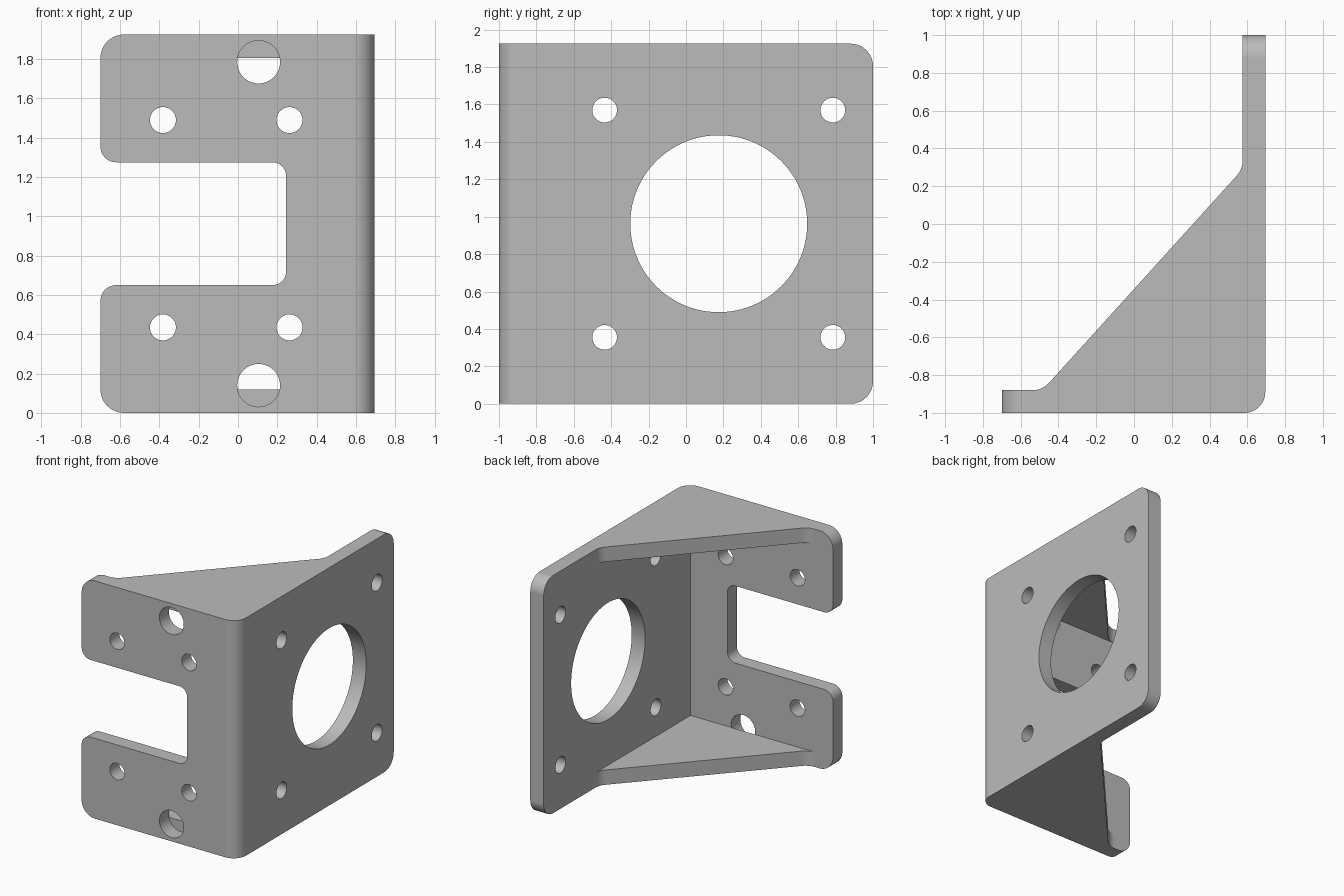
import bpy
import bmesh
import math
from mathutils import Vector

cube = bpy.data.objects.get("Cube")
if cube:
    bpy.data.objects.remove(cube, do_unlink=True)

HEIGHT, THICK = 1.925, 0.12
LEFT, RIGHT = 0.695, -0.7          # model's own left is +x
MID = HEIGHT / 2
INNER_X, INNER_Y = LEFT - THICK, -1 + THICK

grey = bpy.data.materials.new("plain grey")
grey.use_nodes = True
grey.diffuse_color = (0.5, 0.5, 0.5, 1)
grey.node_tree.nodes["Principled BSDF"].inputs["Base Color"].default_value = (0.5, 0.5, 0.5, 1)


def rounded(corners, steps=12):
    """Outline from (u, v, radius) corners, each filleted by its radius."""
    pts = []
    for i, (u, v, r) in enumerate(corners):
        p = Vector((u, v))
        if r == 0:
            pts.append(p)
            continue
        a = (Vector(corners[i - 1][:2]) - p).normalized()
        b = (Vector(corners[(i + 1) % len(corners)][:2]) - p).normalized()
        half = a.angle(b) / 2
        centre = p + (a + b).normalized() * (r / math.sin(half))
        start = p + a * (r / math.tan(half)) - centre
        end = p + b * (r / math.tan(half)) - centre
        for k in range(steps + 1):
            t = k / steps
            arc = start.slerp(end, t) if hasattr(start, "slerp") else start.lerp(end, t)
            pts.append(centre + arc.normalized() * r)
    return pts


def circle(u, v, r, steps=64):
    return [Vector((u + r * math.cos(2 * math.pi * k / steps),
                    v + r * math.sin(2 * math.pi * k / steps))) for k in range(steps)]


def prism(name, outlines, axis, low, high):
    """Solid made by extruding outlines along an axis."""
    place = {"x": lambda u, v, w: (w, u, v),
             "y": lambda u, v, w: (u, w, v),
             "z": lambda u, v, w: (u, v, w)}[axis]
    bm = bmesh.new()
    for pts in outlines:
        n = len(pts)
        ends = [[bm.verts.new(place(p.x, p.y, w)) for p in pts] for w in (low, high)]
        bm.faces.new(ends[0])
        bm.faces.new(ends[1])
        for i in range(n):
            j = (i + 1) % n
            bm.faces.new((ends[0][i], ends[0][j], ends[1][j], ends[1][i]))
    bmesh.ops.recalc_face_normals(bm, faces=bm.faces)
    mesh = bpy.data.meshes.new(name)
    bm.to_mesh(mesh)
    bm.free()
    mesh.materials.append(grey)
    obj = bpy.data.objects.new(name, mesh)
    bpy.context.collection.objects.link(obj)
    return obj


def combine(target, tool, operation):
    mod = target.modifiers.new(tool.name, "BOOLEAN")
    mod.operation, mod.object, mod.solver = operation, tool, "EXACT"
    bpy.ops.object.modifier_apply(modifier=mod.name)
    bpy.data.objects.remove(tool, do_unlink=True)


# Plan of the bent plate with its diagonal gussets
plan = rounded([(RIGHT, -1, 0), (LEFT, -1, 0.11), (LEFT, 1, 0), (INNER_X, 1, 0),
                (INNER_X, 0.29, 0.12), (-0.485, INNER_Y, 0.12), (RIGHT, INNER_Y, 0)])
bracket = prism("mounting_bracket", [plan], "z", 0, HEIGHT)
bpy.context.view_layer.objects.active = bracket
bracket.select_set(True)

# Hollow between the top and bottom gussets
hollow = [Vector(p) for p in ((-1, INNER_Y), (INNER_X, INNER_Y), (INNER_X, 1.2), (-1, 1.2))]
combine(bracket, prism("hollow", [hollow], "z", THICK, HEIGHT - THICK), "DIFFERENCE")

# Front outline with rounded tabs and the open slot
slot_low, slot_high, slot_x = 0.65, 1.275, 0.245
front = rounded([(RIGHT, 0, 0.12), (1, 0, 0), (1, HEIGHT, 0), (RIGHT, HEIGHT, 0.12),
                 (RIGHT, slot_high, 0.08), (slot_x, slot_high, 0.07),
                 (slot_x, slot_low, 0.07), (RIGHT, slot_low, 0.08)])
combine(bracket, prism("front_outline", [front], "y", -1.2, 1.2), "INTERSECT")

# Side outline with rounded rear corners
side = rounded([(-1.2, 0, 0), (1, 0, 0.12), (1, HEIGHT, 0.12), (-1.2, HEIGHT, 0)])
combine(bracket, prism("side_outline", [side], "x", -1.2, 1.2), "INTERSECT")

# Holes: four small ones and two shallow large ones in front, five in the side
front_holes = [circle(x, MID + s * 0.5275, 0.066) for x in (-0.382, 0.262) for s in (-1, 1)]
front_holes += [circle(0.105, MID + s * 0.8225, 0.109) for s in (-1, 1)]
combine(bracket, prism("front_holes", front_holes, "y", -1.2, INNER_Y + 0.001), "DIFFERENCE")

side_holes = [circle(y, MID + s * 0.6075, 0.066) for y in (-0.435, 0.785) for s in (-1, 1)]
side_holes.append(circle(0.175, MID, 0.473, 96))
combine(bracket, prism("side_holes", side_holes, "x", 0.5, 1), "DIFFERENCE")

# Smooth bends and hole walls, flat plates
bpy.ops.object.shade_smooth_by_angle(angle=math.radians(30))
weighted = bracket.modifiers.new("flat_plates", "WEIGHTED_NORMAL")
weighted.keep_sharp = True
